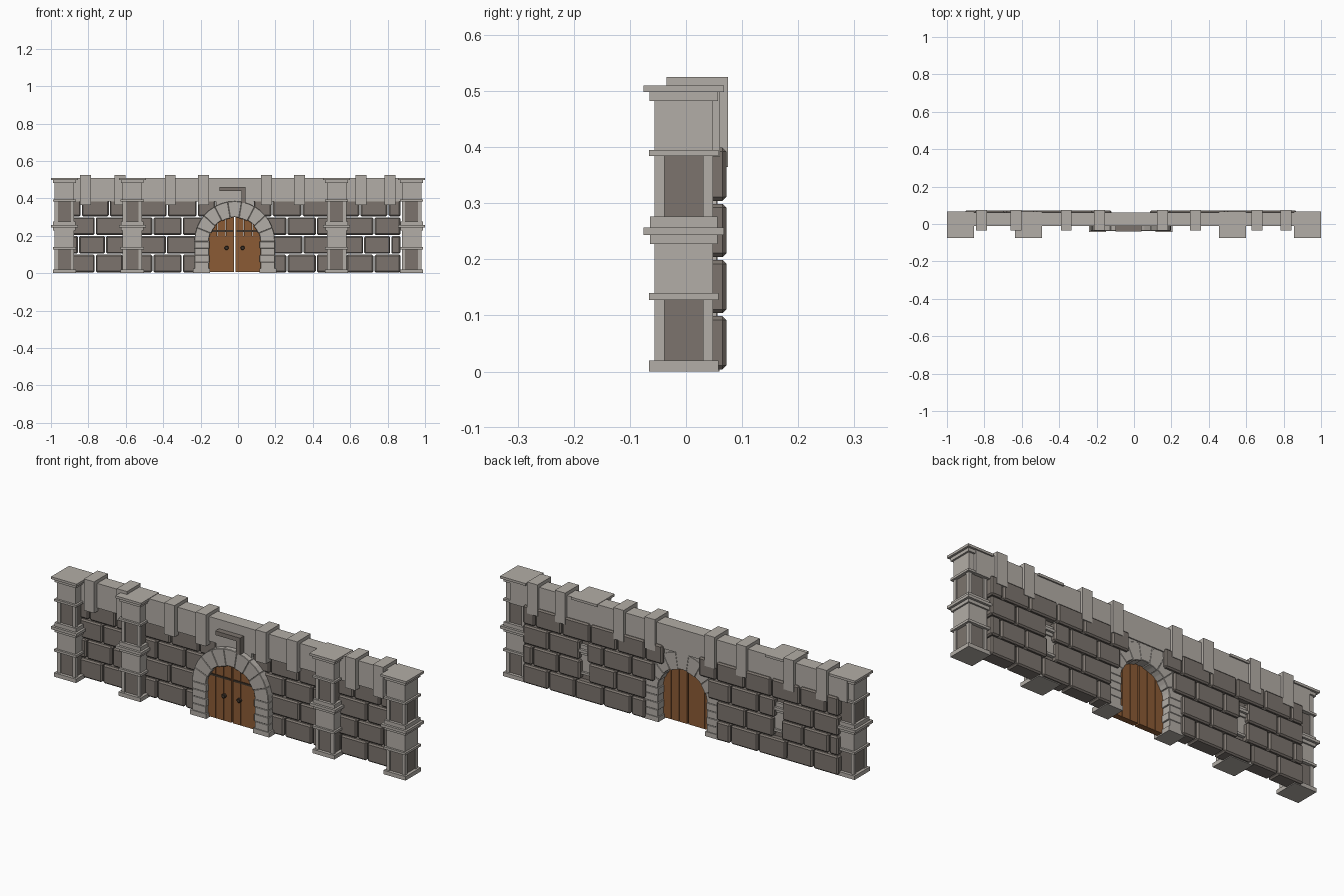
import bpy, bmesh
from math import sin, cos, pi, sqrt

cube = bpy.data.objects.get("Cube")
if cube:
    bpy.data.objects.remove(cube, do_unlink=True)


def material(name, color):
    m = bpy.data.materials.new(name)
    m.use_nodes = True
    m.diffuse_color = (*color, 1)
    m.node_tree.nodes["Principled BSDF"].inputs["Base Color"].default_value = (*color, 1)
    return m


pale = material("pale stone", (0.45, 0.42, 0.385))
dark = material("dark stone", (0.2, 0.175, 0.155))
wood = material("door wood", (0.26, 0.105, 0.035))
iron = material("dark iron", (0.05, 0.035, 0.025))


def prism(name, mat, outline, y0, y1, bevel=0):
    """Extrude an (x, z) outline from y0 to y1."""
    bm = bmesh.new()
    face = bm.faces.new([bm.verts.new((x, y0, z)) for x, z in outline])
    moved = bmesh.ops.extrude_face_region(bm, geom=[face])["geom"]
    verts = [g for g in moved if isinstance(g, bmesh.types.BMVert)]
    bmesh.ops.translate(bm, verts=verts, vec=(0, y1 - y0, 0))
    bmesh.ops.recalc_face_normals(bm, faces=bm.faces)
    if bevel:
        bmesh.ops.bevel(bm, geom=bm.edges[:], offset=bevel, segments=1, affect='EDGES')
    mesh = bpy.data.meshes.new(name)
    bm.to_mesh(mesh)
    bm.free()
    mesh.materials.append(mat)
    ob = bpy.data.objects.new(name, mesh)
    bpy.context.collection.objects.link(ob)
    return ob


def box(name, mat, x0, x1, y0, y1, z0, z1, bevel=0):
    return prism(name, mat, [(x0, z0), (x1, z0), (x1, z1), (x0, z1)], y0, y1, bevel)


# Pillars: stacked square blocks, with recessed dark panels on two levels
PY = -0.004
LEVELS = [("base", 0, 0.02, 0.062), ("panel", 0.02, 0.128, 0.052),
          ("ledge", 0.128, 0.14, 0.062), ("block", 0.14, 0.227, 0.052),
          ("ledge", 0.227, 0.243, 0.06), ("band", 0.243, 0.257, 0.072),
          ("ledge", 0.257, 0.276, 0.06), ("panel", 0.276, 0.384, 0.052),
          ("ledge", 0.384, 0.395, 0.062), ("block", 0.395, 0.482, 0.052),
          ("ledge", 0.482, 0.498, 0.061), ("cap", 0.498, 0.51, 0.072)]


def pillar(cx):
    for part, z0, z1, h in LEVELS:
        if part != "panel":
            box("pillar_" + part, pale, cx - h, cx + h, PY - h, PY + h, z0, z1)
            continue
        c = h - 0.006
        box("pillar_panel", dark, cx - c, cx + c, PY - c, PY + c, z0, z1)
        for sx in (-1, 1):
            for sy in (-1, 1):
                xs = sorted((cx + sx * h, cx + sx * (h - 0.018)))
                ys = sorted((PY + sy * h, PY + sy * (h - 0.018)))
                box("pillar_corner", pale, *xs, *ys, z0, z1)


for cx in (-0.928, -0.565, 0.527, 0.928):
    pillar(cx)

# Brick courses, mirrored about the gate centre; runs leave gaps behind pillars
CX = -0.018
COURSES = [[(0.2, 0.28, 0.437, 0.595, 0.745, 0.89)],
           [(0.2, 0.365, 0.52), (0.565, 0.69, 0.835, 0.89)],
           [(0.15, 0.28, 0.437, 0.53), (0.57, 0.745, 0.89)],
           [(0.1, 0.2, 0.36, 0.51, 0.67, 0.82, 0.89)]]
for row, runs in enumerate(COURSES):
    for side in (-1, 1):
        for run in runs:
            for a, b in zip(run, run[1:]):
                x0, x1 = sorted((CX + side * a, CX + side * b))
                box("brick", dark, x0 + 0.003, x1 - 0.003, -0.004, 0.072,
                    row * 0.1 + 0.004, row * 0.1 + 0.099, 0.007)

# Parapet band with straps folded over it
box("parapet", pale, -0.95, 0.95, -0.01, 0.061, 0.383, 0.508)
for x in (-0.815, -0.63, -0.362, -0.185, 0.152, 0.328, 0.657, 0.813):
    box("parapet_strap", pale, x - 0.029, x + 0.029, -0.035, 0.075, 0.365, 0.525)

# Gate arch: wedge stones over stacked jamb stones
SPRING, RX, RZ = 0.17, 0.138, 0.13
OX, OZ = 0.215, 0.215


def arch_point(angle, rx, rz):
    return CX + rx * cos(angle), SPRING + rz * sin(angle)


STONES = 9
for i in range(STONES):
    angles = [pi * (i + t / 2) / STONES for t in range(3)]
    step = 0.004 * (i % 2)
    inner = [arch_point(a, RX - step, RZ - step) for a in angles]
    outer = [arch_point(a, OX, OZ) for a in reversed(angles)]
    prism("arch_stone", pale, inner + outer, -0.037, 0.056, 0.002)
box("arch_backing", pale, CX - 0.1, CX + 0.1, -0.009, 0.055, 0.305, 0.39)
for side in (-1, 1):
    for k in range(4):
        z0 = 0.022 + k * 0.037
        xs = sorted((CX + side * (RX - 0.004 * (k % 2)), CX + side * OX))
        box("jamb_stone", pale, *xs, -0.037, 0.056, z0, z0 + 0.037, 0.002)
    xs = sorted((CX + side * (RX - 0.006), CX + side * 0.223))
    box("jamb_foot", pale, *xs, -0.042, 0.06, 0, 0.024)

# Door leaves: planks trimmed to the arch, with hinge bars and ring knobs
PLANKS, LEAF = 3, 0.14


def arch_height(d):
    return SPRING + RZ * sqrt(max(0, 1 - (d / (RX + 0.006)) ** 2))


for side in (-1, 1):
    for p in range(PLANKS):
        a = 0.004 + p * (LEAF - 0.004) / PLANKS
        b = 0.002 + (p + 1) * (LEAF - 0.004) / PLANKS
        top = [(CX + side * d, arch_height(d)) for d in (b, (a + b) / 2, a)]
        prism("door_plank", wood, [(CX + side * a, 0.006), (CX + side * b, 0.006)] + top,
              -0.02, 0.01)
    xs = sorted((CX + side * 0.004, CX + side * (LEAF - 0.004)))
    box("door_backing", wood, *xs, -0.016, 0.006, 0.006, 0.2)
    xs = sorted((CX + side * 0.01, CX + side * 0.13))
    box("hinge_bar", iron, *xs, -0.024, -0.018, 0.22, 0.23)
    knob = [(CX + side * 0.043 + 0.012 * cos(t * pi / 4), 0.135 + 0.012 * sin(t * pi / 4))
            for t in range(8)]
    prism("door_knob", iron, knob, -0.034, -0.018, 0.003)

# Bent bracket above the gate
prism("bracket", dark, [(-0.1, 0.44), (0.018, 0.44), (0.018, 0.375), (0.04, 0.375),
                        (0.04, 0.461), (-0.1, 0.461)], -0.04, -0.008)
